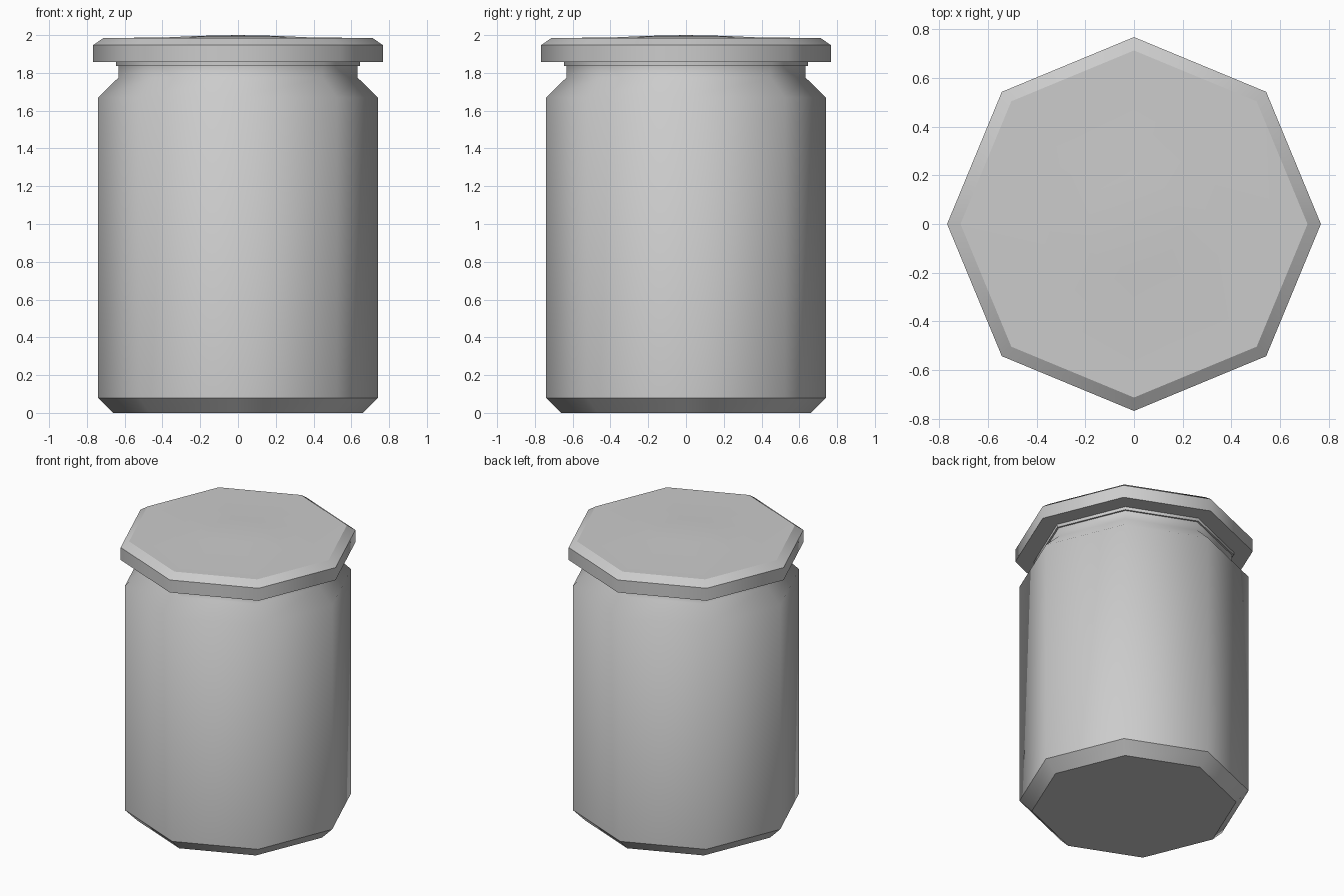
import bpy, bmesh
from math import cos, sin, tau

if "Cube" in bpy.data.objects:
    bpy.data.objects.remove(bpy.data.objects["Cube"])

SIDES = 8


def turned(name, profile, soft=()):
    """Eight-sided lathe of (radius, z); rings are sharp unless listed in soft."""
    bm = bmesh.new()
    rings = []
    for r, z in profile:
        if r == 0:
            rings.append([bm.verts.new((0, 0, z))])
        else:
            rings.append([bm.verts.new((r * cos(tau * i / SIDES), r * sin(tau * i / SIDES), z))
                          for i in range(SIDES)])
    for a, b in zip(rings, rings[1:]):
        for i in range(SIDES):
            j = (i + 1) % SIDES
            if len(a) == 1:
                bm.faces.new((a[0], b[j], b[i]))
            elif len(b) == 1:
                bm.faces.new((a[i], a[j], b[0]))
            else:
                bm.faces.new((a[i], a[j], b[j], b[i]))
    for f in bm.faces:
        f.smooth = True
    for k, ring in enumerate(rings):
        if len(ring) > 1 and k not in soft:
            for i in range(SIDES):
                bm.edges.get((ring[i], ring[(i + 1) % SIDES])).smooth = False
    bmesh.ops.recalc_face_normals(bm, faces=bm.faces[:])
    mesh = bpy.data.meshes.new(name)
    bm.to_mesh(mesh)
    bm.free()
    obj = bpy.data.objects.new(name, mesh)
    bpy.context.collection.objects.link(obj)
    return obj


# Jar: chamfered base, straight wall, sloping shoulder and neck
turned("jar_body", [(0, 0), (0.66, 0), (0.74, 0.08), (0.74, 1.67), (0.633, 1.775),
                    (0.633, 1.84), (0, 1.84)], soft=(3, 4))

# Thin sealing ring between neck and lid
turned("seal_ring", [(0, 1.836), (0.645, 1.836), (0.645, 1.865), (0, 1.865)])

# Lid: overhanging rim, chamfer and faintly domed top
turned("lid", [(0, 1.858), (0.767, 1.858), (0.767, 1.947), (0.712, 1.985),
               (0.4, 1.987), (0.2, 1.996), (0, 2.0)], soft=(4, 5))
